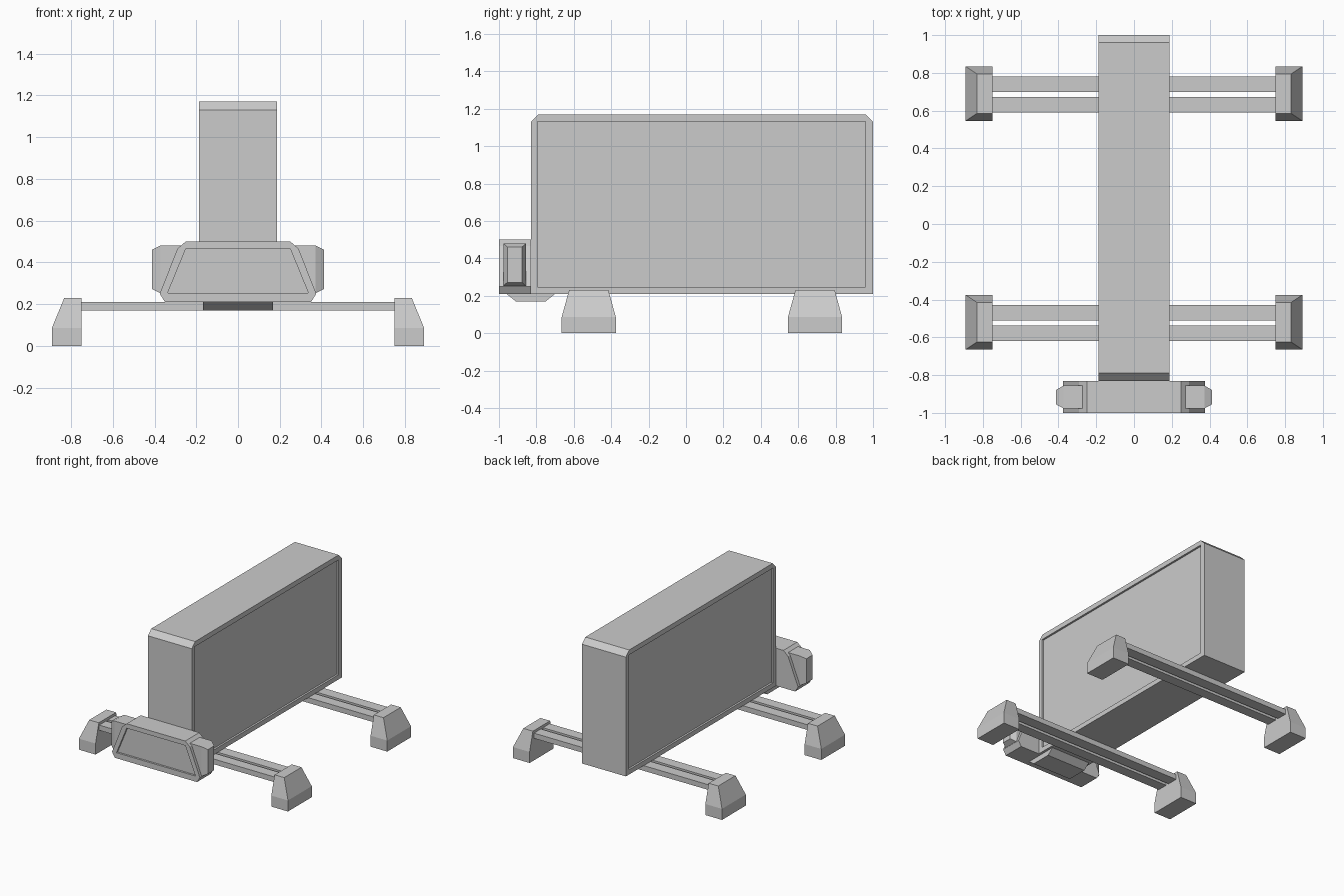
import bpy, bmesh

if "Cube" in bpy.data.objects:
    bpy.data.objects.remove(bpy.data.objects["Cube"])


def loft(name, rings):
    """Closed solid skinned through rings of matching 3D points."""
    bm = bmesh.new()
    vs = [[bm.verts.new(p) for p in ring] for ring in rings]
    n = len(vs[0])
    for a, b in zip(vs, vs[1:]):
        for i in range(n):
            j = (i + 1) % n
            bm.faces.new((a[i], a[j], b[j], b[i]))
    bm.faces.new(vs[0])
    bm.faces.new(vs[-1])
    bmesh.ops.recalc_face_normals(bm, faces=bm.faces)
    me = bpy.data.meshes.new(name)
    bm.to_mesh(me)
    bm.free()
    ob = bpy.data.objects.new(name, me)
    bpy.context.collection.objects.link(ob)
    return ob


def along_x(name, profile, x0, x1):
    return loft(name, [[(x, y, z) for y, z in profile] for x in (x0, x1)])


def along_y(name, profile, y0, y1):
    return loft(name, [[(x, y, z) for x, z in profile] for y in (y0, y1)])


def rect(a0, a1, b0, b1):
    return [(a0, b0), (a1, b0), (a1, b1), (a0, b1)]


def carve(ob, cutter):
    mod = ob.modifiers.new("recess", 'BOOLEAN')
    mod.operation, mod.solver, mod.object = 'DIFFERENCE', 'EXACT', cutter
    bpy.context.view_layer.objects.active = ob
    bpy.ops.object.modifier_apply(modifier=mod.name)
    bpy.data.objects.remove(cutter)


def mirrored(profile):
    return profile + [(-a, b) for a, b in reversed(profile)]


# Tall slab body with chamfered top corners and recessed side panels
body = along_x("body", [(-0.83, 0.21), (1.0, 0.21), (1.0, 1.13), (0.96, 1.17),
                        (-0.79, 1.17), (-0.83, 1.13)], -0.187, 0.187)
for s in (-1, 1):
    carve(body, along_x("panel_cutter", rect(-0.795, 0.96, 0.247, 1.132),
                        s * 0.172, s * 0.25))

# Front head with recessed face
head = along_y("head", mirrored([(0.35, 0.21), (0.375, 0.25), (0.29, 0.465),
                                 (0.25, 0.50)]), -1.0, -0.83)
carve(head, along_y("face_cutter", mirrored([(0.337, 0.253), (0.25, 0.465)]),
                    -1.1, -0.985))

# Side pods on the head, with bevelled outer ends
for s, side in ((-1, "left"), (1, "right")):
    big = rect(-0.977, -0.855, 0.252, 0.48)
    small = rect(-0.955, -0.878, 0.272, 0.46)
    loft(side + "_pod", [[(s * x, y, z) for y, z in prof] for x, prof in
                         ((0.27, big), (0.372, big), (0.412, small))])

# Skid under the head
along_x("skid", [(-0.96, 0.21), (-0.91, 0.17), (-0.75, 0.17), (-0.70, 0.21)],
        -0.168, 0.168)

# Axle rails and tapered feet
for yc, end in ((-0.52, "front"), (0.69, "rear")):
    for k, (a, b) in enumerate(((-0.10, -0.018), (0.008, 0.092))):
        along_x(f"{end}_rail_{k}", rect(yc + a, yc + b, 0.17, 0.21), -0.78, 0.78)
    for s, side in ((-1, "left"), (1, "right")):
        loft(f"{end}_{side}_foot",
             [[(s * x, yc + y, z) for x, y in rect(0.75, xo, -h, h)]
              for z, xo, h in ((0, 0.892, 0.145), (0.085, 0.892, 0.145),
                               (0.23, 0.832, 0.105))])
